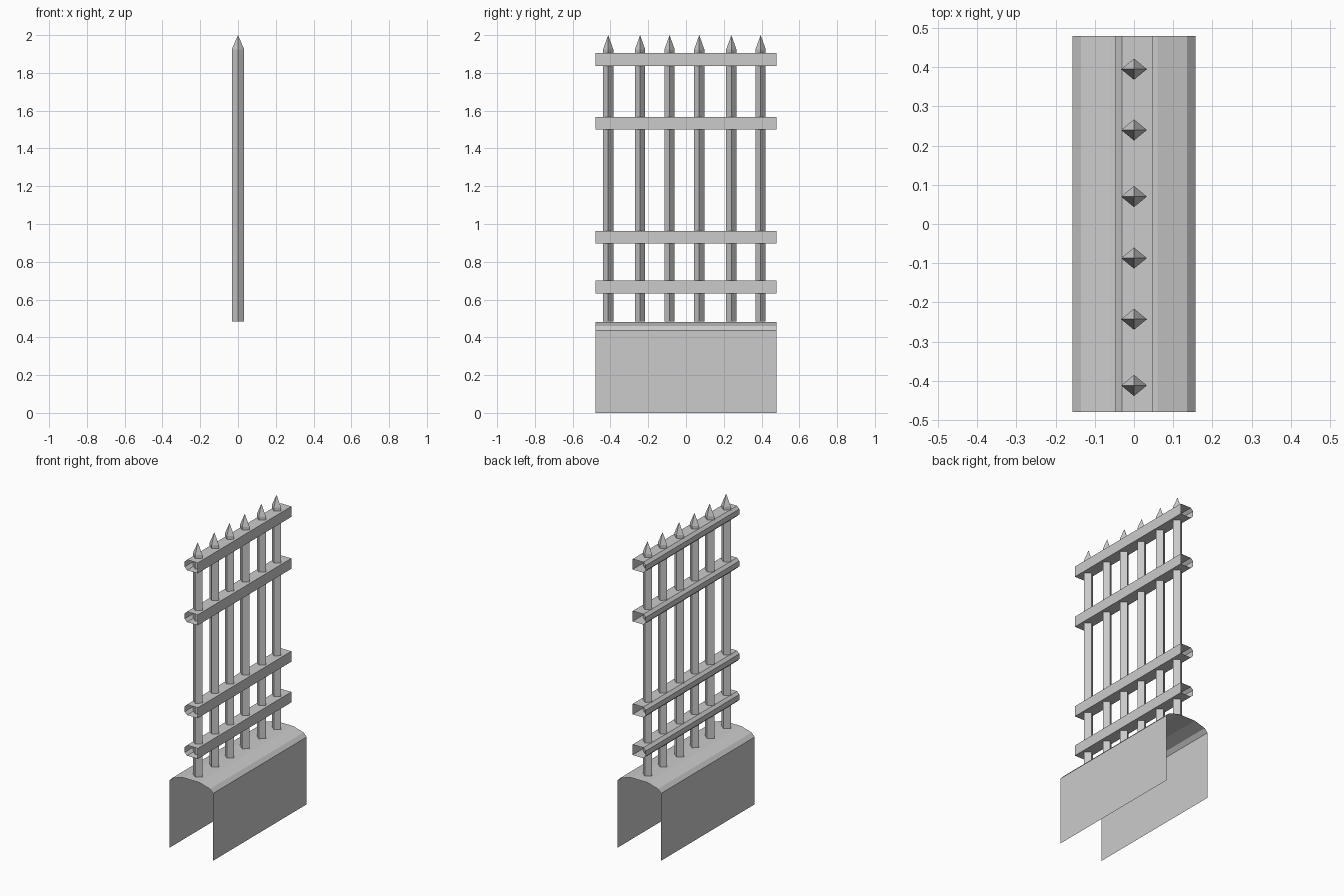
import bpy
import bmesh

cube = bpy.data.objects.get("Cube")
if cube:
    bpy.data.objects.remove(cube, do_unlink=True)

grey = bpy.data.materials.new("plain grey")
grey.use_nodes = True
grey.diffuse_color = (0.6, 0.6, 0.6, 1)
grey.node_tree.nodes["Principled BSDF"].inputs["Base Color"].default_value = (0.6, 0.6, 0.6, 1)

HALF_LENGTH = 0.48


def finish(name, bm):
    mesh = bpy.data.meshes.new(name)
    bm.to_mesh(mesh)
    bm.free()
    mesh.materials.append(grey)
    obj = bpy.data.objects.new(name, mesh)
    bpy.context.collection.objects.link(obj)
    return obj


def sweep(name, profile, closed):
    """Run an (x, z) profile, listed clockwise from the front, along y with open ends."""
    bm = bmesh.new()
    front = [bm.verts.new((x, -HALF_LENGTH, z)) for x, z in profile]
    back = [bm.verts.new((x, HALF_LENGTH, z)) for x, z in profile]
    count = len(profile)
    for i in range(count if closed else count - 1):
        j = (i + 1) % count
        bm.faces.new((front[i], back[i], back[j], front[j]))
    return finish(name, bm)


# Wall base: an open sheet with a faceted rounded top
half = [(-0.157, 0), (-0.157, 0.437), (-0.135, 0.46), (-0.06, 0.482)]
sweep("wall_base", half + [(-x, z) for x, z in reversed(half)], False)

# Rails: open tubes with the two corners on one side bevelled
for i, z in enumerate((0.666, 0.93, 1.533, 1.87)):
    h, w, c = 0.034, 0.047, 0.017
    sweep(f"rail_{i + 1}", [(w, z - h), (w - 2 * w + c, z - h), (-w, z - h + c),
                            (-w, z + h - c), (c - w, z + h), (w, z + h)], True)

# Posts: diamond section bars ending in a pointed tip
for i, y in enumerate((-0.412, -0.243, -0.087, 0.07, 0.24, 0.395)):
    bm = bmesh.new()
    ring = [(0.033, 0), (0, 0.027), (-0.033, 0), (0, -0.027)]
    low = [bm.verts.new((x, y + d, 0.485)) for x, d in ring]
    high = [bm.verts.new((x, y + d, 1.925)) for x, d in ring]
    tip = bm.verts.new((0, y, 2))
    for a in range(4):
        b = (a + 1) % 4
        bm.faces.new((low[a], low[b], high[b], high[a]))
        bm.faces.new((high[a], high[b], tip))
    finish(f"post_{i + 1}", bm)
